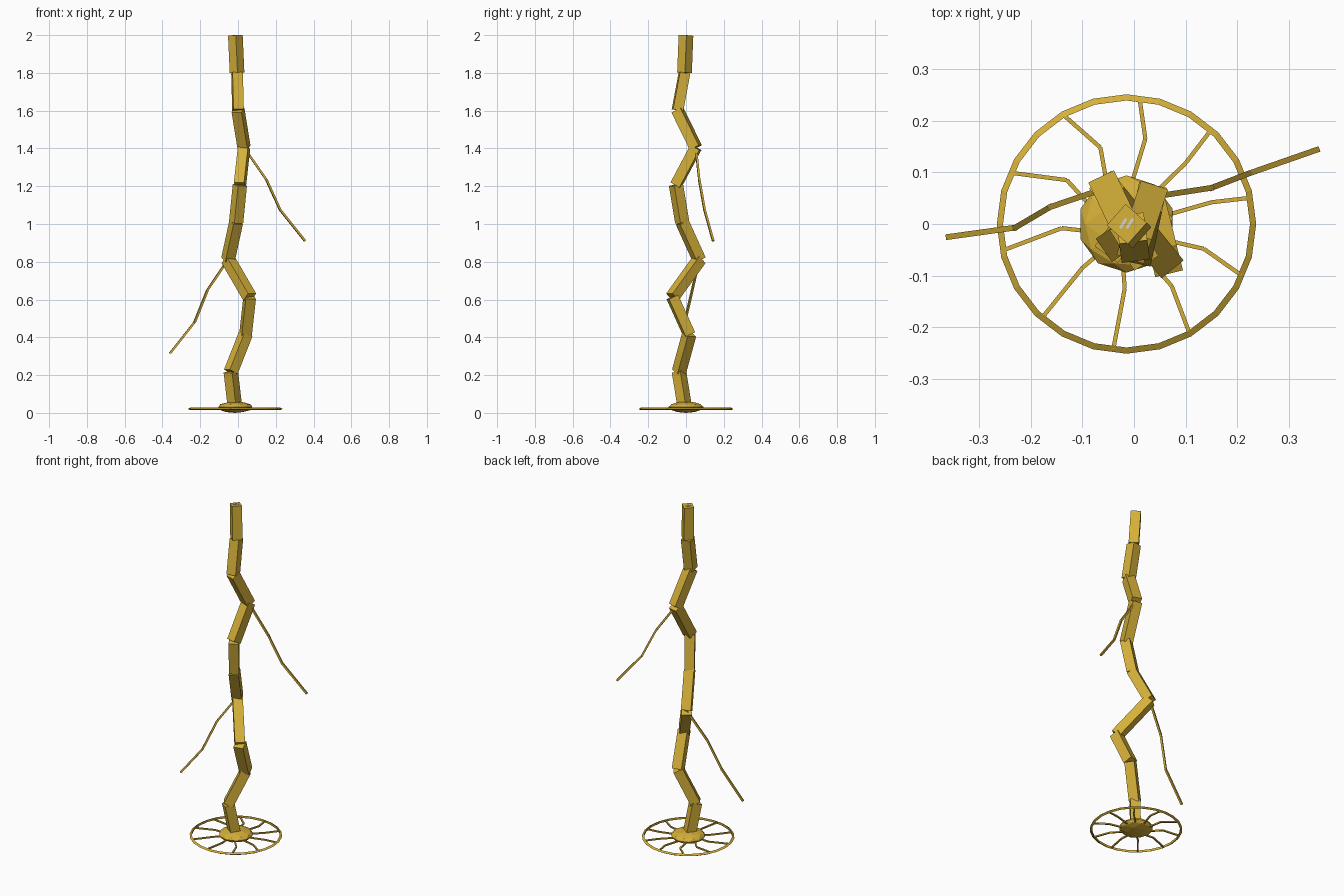
import bpy
import bmesh
from math import cos, sin, radians
from mathutils import Vector, Matrix

if "Cube" in bpy.data.objects:
    bpy.data.objects.remove(bpy.data.objects["Cube"])


def make_material(name, rgb):
    mat = bpy.data.materials.new(name)
    mat.use_nodes = True
    mat.diffuse_color = (*rgb, 1)
    mat.node_tree.nodes["Principled BSDF"].inputs["Base Color"].default_value = (*rgb, 1)
    return mat


GOLD = make_material("gold", (0.66, 0.43, 0.04))
SILVER = make_material("pale silver", (0.65, 0.67, 0.7))


def finish(name, bm, mat):
    bmesh.ops.recalc_face_normals(bm, faces=bm.faces)
    mesh = bpy.data.meshes.new(name)
    bm.to_mesh(mesh)
    bm.free()
    mesh.materials.append(mat)
    obj = bpy.data.objects.new(name, mesh)
    bpy.context.collection.objects.link(obj)
    return obj


def bar(name, start, end, width):
    """Square bar between two points, turned towards its lean."""
    start, end = Vector(start), Vector(end)
    axis = end - start
    bm = bmesh.new()
    bmesh.ops.create_cube(bm, size=1, matrix=Matrix.LocRotScale(
        (start + end) / 2, axis.to_track_quat('Z', 'Y'),
        Vector((width, width, axis.length))))
    return finish(name, bm, GOLD)


def bar_chain(name, points, width):
    for i, (a, b) in enumerate(zip(points, points[1:]), 1):
        bar(f"{name}_{i}", a, b, width)


# Crooked stem of stacked square blocks
lean = [(-0.015, -0.005), (-0.038, -0.037), (0.04, 0.017), (0.062, -0.072),
        (-0.053, 0.07), (-0.01, -0.02), (0.01, -0.053), (0.032, 0.052),
        (0.0, -0.045), (-0.005, -0.008), (-0.014, 0.0)]
stem = [Vector((x, y, 0.02 + 0.1978 * i)) for i, (x, y) in enumerate(lean)]
bar_chain("stem_block", stem, 0.055)

# Drooping thin branches
bar_chain("left_branch", [stem[7], (0.15, 0.07, 1.235), (0.223, 0.098, 1.075),
                          (0.355, 0.144, 0.91)], 0.011)
bar_chain("right_branch", [stem[4], (-0.162, 0.033, 0.65), (-0.23, -0.007, 0.48),
                           (-0.36, -0.025, 0.315)], 0.011)

# Flattened faceted hub
CENTRE = Vector((-0.0145, 0, 0.021))
bm = bmesh.new()
bmesh.ops.create_icosphere(bm, subdivisions=2, radius=1, matrix=Matrix.LocRotScale(
    (CENTRE.x, 0, 0.03), None, Vector((0.094, 0.094, 0.03))))
finish("base_hub", bm, GOLD)

# Rim with a triangular section
bm = bmesh.new()
SIDES = 24
rings = []
for i in range(SIDES):
    a = radians(360 * i / SIDES)
    section = []
    for k in range(3):
        t = radians(120 * k)
        r = 0.243 + 0.008 * cos(t)
        section.append(bm.verts.new(CENTRE + Vector((r * cos(a), r * sin(a), 0.008 * sin(t)))))
    rings.append(section)
for i in range(SIDES):
    p, q = rings[i], rings[(i + 1) % SIDES]
    for k in range(3):
        n = (k + 1) % 3
        bm.faces.new((p[k], q[k], q[n], p[n]))
finish("base_rim", bm, GOLD)

# Ten kinked spokes
kinks = [(0.15, 0.042), (0.1, 0.118), (0.022, 0.165), (-0.065, 0.148), (-0.13, 0.085),
         (-0.14, -0.008), (-0.1, -0.085), (-0.018, -0.125), (0.073, -0.12), (0.135, -0.048)]
for i, (x, y) in enumerate(kinks):
    a = radians(12 + 36 * i)
    out = Vector((cos(a), sin(a), 0))
    bar_chain(f"spoke_{i + 1}", [CENTRE + out * 0.07, Vector((x, y, CENTRE.z)),
                                 CENTRE + out * 0.243], 0.008)

# Two thin pale strips on the top face
for side, x in (("right", -0.021), ("left", -0.008)):
    bm = bmesh.new()
    bmesh.ops.create_cube(bm, size=1, matrix=Matrix.LocRotScale(
        (x, 0.001, 1.998), Matrix.Rotation(radians(-32), 3, 'Z').to_quaternion(),
        Vector((0.005, 0.022, 0.004))))
    finish(f"top_strip_{side}", bm, SILVER)
